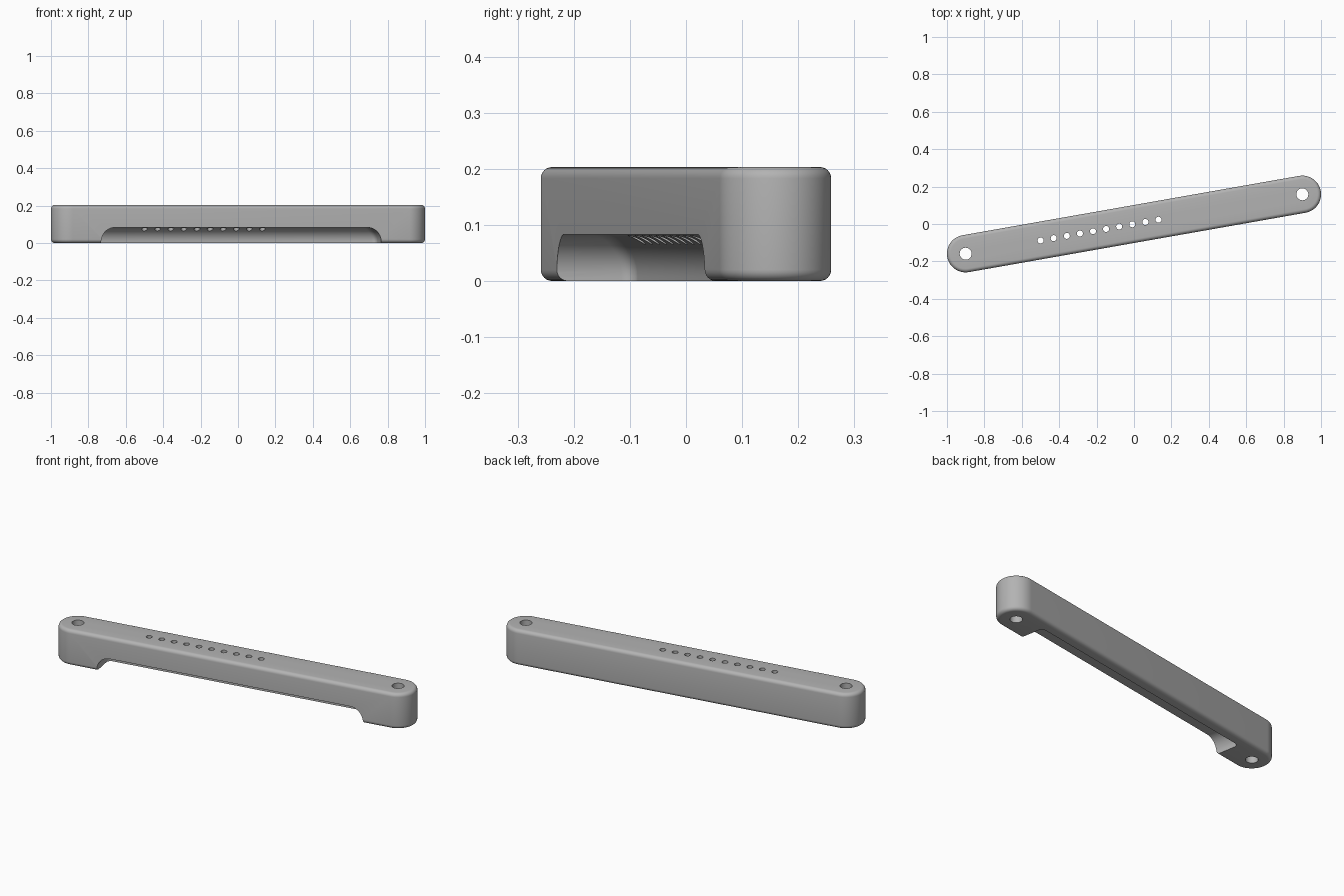
import bpy, bmesh
from math import sin, cos, pi, radians

cube = bpy.data.objects.get("Cube")
if cube:
    bpy.data.objects.remove(cube, do_unlink=True)

TILT = radians(10)      # bar is turned in plan
REACH = 0.914           # end centre distance from the middle
RADIUS = 0.1            # half width of the bar
HEIGHT = 0.203

grey = bpy.data.materials.new("satin_grey")
grey.use_nodes = True
grey.diffuse_color = (0.45, 0.45, 0.45, 1)
grey.node_tree.nodes["Principled BSDF"].inputs["Base Color"].default_value = (0.45, 0.45, 0.45, 1)


def make_object(name, bm):
    bmesh.ops.recalc_face_normals(bm, faces=bm.faces)
    mesh = bpy.data.meshes.new(name)
    bm.to_mesh(mesh)
    bm.free()
    mesh.materials.append(grey)
    obj = bpy.data.objects.new(name, mesh)
    bpy.context.collection.objects.link(obj)
    return obj


def loft(bm, rings):
    """Skin closed rings of points and cap both ends."""
    rows = [[bm.verts.new(p) for p in ring] for ring in rings]
    n = len(rows[0])
    for low, high in zip(rows, rows[1:]):
        for i in range(n):
            j = (i + 1) % n
            bm.faces.new((low[i], low[j], high[j], high[i]))
    bm.faces.new(rows[0][::-1])
    bm.faces.new(rows[-1])


def capsule(inset, z, steps=32):
    r = RADIUS - inset
    return [(side * REACH + r * cos(a), r * sin(a), z)
            for side, start in ((1, -pi / 2), (-1, pi / 2))
            for a in (start + pi * i / steps for i in range(steps + 1))]


def recess_outline(inset, z, corner=0.025, steps=6):
    x, back = 0.76 - inset, 0.042 - inset
    pts = [(-x, -0.2, z), (x, -0.2, z)]
    for side, start in ((1, 0), (-1, pi / 2)):
        for i in range(steps + 1):
            a = start + pi / 2 * i / steps
            pts.append((side * (x - corner) + corner * cos(a),
                        back - corner + corner * sin(a), z))
    return pts


# Bar with rounded ends and rounded rims
edge = 0.02
quarter = [pi / 2 * i / 6 for i in range(7)]
bm = bmesh.new()
loft(bm, [capsule(edge * (1 - sin(a)), edge * (1 - cos(a))) for a in quarter]
     + [capsule(edge * (1 - cos(a)), HEIGHT - edge * (1 - sin(a))) for a in quarter])
bar = make_object("bar_body", bm)

# Finger recess, open at the front and underneath, with a coved ceiling
cove, ceiling = 0.075, 0.083
bm = bmesh.new()
loft(bm, [recess_outline(0, -0.1)]
     + [recess_outline(cove * (1 - cos(a)), ceiling - cove * (1 - sin(a)))
        for a in (pi / 2 * i / 12 for i in range(13))])
cutters = [make_object("recess_cutter", bm)]

# Mounting holes at both ends and a row of ten small holes
holes = [(-REACH, 0.032), (REACH, 0.032)]
holes += [(-0.507 + 0.0711 * i, 0.016) for i in range(10)]
bm = bmesh.new()
for x, r in holes:
    loft(bm, [[(x + r * cos(2 * pi * i / 32), r * sin(2 * pi * i / 32), z)
               for i in range(32)] for z in (-0.1, 0.3)])
cutters.append(make_object("hole_cutter", bm))

# Cut the bar and keep the finished mesh
for cutter in cutters:
    cutter.hide_render = True
    mod = bar.modifiers.new(cutter.name, 'BOOLEAN')
    mod.operation, mod.solver, mod.object = 'DIFFERENCE', 'EXACT', cutter
bpy.context.view_layer.update()
graph = bpy.context.evaluated_depsgraph_get()
finished = bpy.data.meshes.new_from_object(bar.evaluated_get(graph))
bar.modifiers.clear()
bar.data = finished
for cutter in cutters:
    bpy.data.objects.remove(cutter, do_unlink=True)

# Smooth shading with crisp cut edges, then turn into place
for obj in bpy.context.selected_objects:
    obj.select_set(False)
bar.select_set(True)
bpy.context.view_layer.objects.active = bar
bpy.ops.object.shade_smooth_by_angle(angle=radians(30))
bar.rotation_euler.z = TILT
